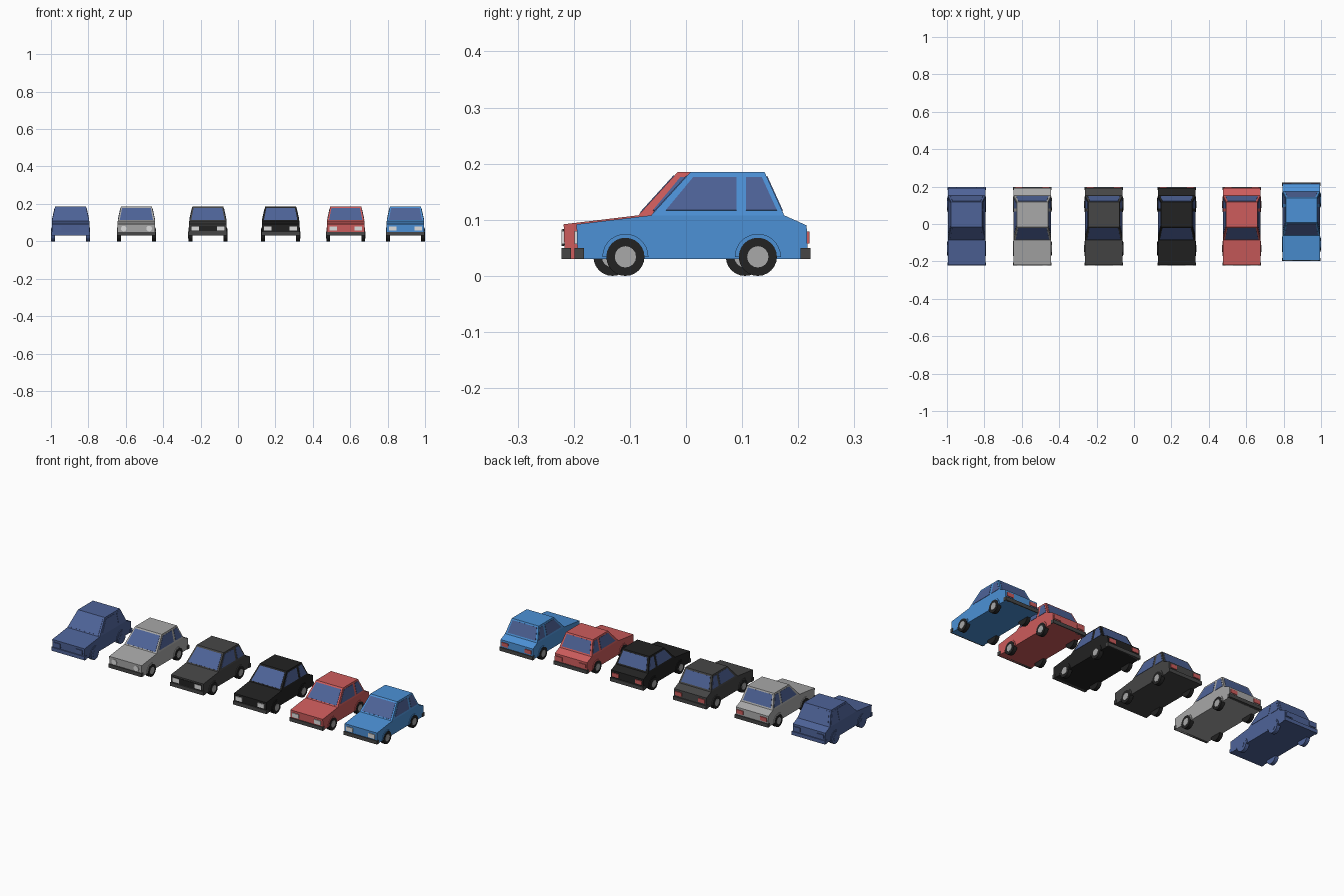
import bpy, bmesh, math
from mathutils import Vector

if "Cube" in bpy.data.objects:
    bpy.data.objects.remove(bpy.data.objects["Cube"])


def material(name, r, g, b):
    m = bpy.data.materials.new(name)
    lin = [((c / 255 + 0.055) / 1.055) ** 2.4 for c in (r, g, b)]
    m.diffuse_color = (*lin, 1)
    m.use_nodes = True
    m.node_tree.nodes["Principled BSDF"].inputs["Base Color"].default_value = m.diffuse_color
    return m


NAVY = material("navy glass", 78, 99, 152)
BLUE = material("blue paint", 76, 145, 214)
RED = material("red paint", 205, 92, 92)
SILVER = material("light grey", 168, 168, 168)
GREY = material("dark grey", 70, 70, 70)
BLACK = material("black", 34, 34, 34)
WHITE = material("headlight white", 222, 222, 222)


def build(name, verts, faces, mat, loc):
    me = bpy.data.meshes.new(name)
    bm = bmesh.new()
    vs = [bm.verts.new(v) for v in verts]
    for f in faces:
        bm.faces.new([vs[i] for i in f])
    bmesh.ops.recalc_face_normals(bm, faces=bm.faces)
    bm.to_mesh(me)
    bm.free()
    me.materials.append(mat)
    ob = bpy.data.objects.new(name, me)
    ob.location = loc
    bpy.context.collection.objects.link(ob)
    return ob


def box(name, x, y, z, mat, loc):
    verts = [(a, b, c) for a in x for b in y for c in z]
    faces = [(0, 1, 3, 2), (4, 5, 7, 6), (0, 1, 5, 4),
             (2, 3, 7, 6), (0, 2, 6, 4), (1, 3, 7, 5)]
    return build(name, verts, faces, mat, loc)


def plate(name, corners, normal, mat, loc, t=0.0015):
    """Thin plate standing proud of a flat face."""
    n = Vector(normal).normalized() * t
    pts = [Vector(c) for c in corners]
    k = len(pts)
    verts = [p - n * 0.3 for p in pts] + [p + n for p in pts]
    faces = [tuple(range(k)), tuple(range(k, 2 * k))]
    faces += [(i, (i + 1) % k, k + (i + 1) % k, k + i) for i in range(k)]
    return build(name, verts, faces, mat, loc)


def disc(name, r, x0, x1, y, z, mat, loc, n=24):
    ring = [(r * math.cos(2 * math.pi * i / n), r * math.sin(2 * math.pi * i / n)) for i in range(n)]
    verts = [(x, y + a, z + b) for x in (x0, x1) for a, b in ring]
    faces = [tuple(range(n)), tuple(range(n, 2 * n))]
    faces += [(i, (i + 1) % n, n + (i + 1) % n, n + i) for i in range(n)]
    return build(name, verts, faces, mat, loc)


def arch(name, s, y, mat, loc, n=14):
    """Raised lip around the upper part of a wheel."""
    verts, faces = [], []
    for i in range(n + 1):
        a = math.pi * i / n
        for r, x in ((0.033, 0.098), (0.033, 0.103), (0.041, 0.103), (0.041, 0.098)):
            verts.append((s * x, y + r * math.cos(a), 0.034 + r * math.sin(a)))
    for i in range(n):
        for j in range(4):
            a, b = 4 * i + j, 4 * i + (j + 1) % 4
            faces.append((a, b, b + 4, a + 4))
    faces += [(0, 1, 2, 3), tuple(range(4 * n, 4 * n + 4))]
    return build(name, verts, faces, mat, loc)


# side outline of the body: y, z, half width
W, RW, BELT, ROOF = 0.1, 0.083, 0.108, 0.185
PROFILE = [(-0.193, 0.03, W), (-0.195, 0.092, W), (-0.062, BELT, W), (0.008, ROOF, RW),
           (0.14, ROOF, RW), (0.175, BELT, W), (0.215, 0.09, W), (0.217, 0.03, W)]


def side_x(z):
    return W + (RW - W) * (z - BELT) / (ROOF - BELT)


def screen(base, top, u, v0, v1):
    """Corners of a glass pane on the sloping front or rear of the cabin."""
    out = []
    for v, s in ((v0, -1), (v0, 1), (v1, 1), (v1, -1)):
        y, z, w = [a + (b - a) * v for a, b in zip(base, top)]
        out.append((s * w * u, y, z))
    return out


def car(label, x, dy, paint, grille=None, round_lamps=False, plain=False):
    loc = (x, dy, 0)
    pick = lambda m: paint if plain else m
    glass, trim, tyre = pick(NAVY), pick(GREY), pick(BLACK)

    # body shell with cabin
    n = len(PROFILE)
    verts = [(-w, y, z) for y, z, w in PROFILE] + [(w, y, z) for y, z, w in PROFILE]
    faces = [(i, (i + 1) % n, n + (i + 1) % n, n + i) for i in range(n)]
    for o in (0, n):
        faces += [tuple(o + i for i in (0, 1, 2, 5, 6, 7)), tuple(o + i for i in (2, 3, 4, 5))]
    build(label + "_body", verts, faces, paint, loc)

    # windscreen and rear window
    plate(label + "_windscreen", screen(PROFILE[2], PROFILE[3], 0.9, 0.06, 0.91),
          (0, -0.077, 0.07), glass, loc)
    plate(label + "_rear_window", screen(PROFILE[5], PROFILE[4], 0.88, 0.1, 0.9),
          (0, 0.077, 0.035), glass, loc)

    # bumpers
    for end, y in (("front", (-0.199, -0.182)), ("rear", (0.204, 0.222))):
        box(f"{label}_{end}_bumper", (-0.103, 0.103), y, (0.03, 0.05), trim, loc)

    if grille:
        box(label + "_grille", (-0.092, 0.092), (-0.197, -0.192), (0.054, 0.084), grille, loc)

    for s, side in ((-1, "left"), (1, "right")):
        # side windows
        for part, yz in (("front", ((-0.036, 0.117), (0.013, 0.176), (0.09, 0.176), (0.09, 0.117))),
                         ("rear", ((0.107, 0.117), (0.107, 0.176), (0.135, 0.176), (0.162, 0.117)))):
            plate(f"{label}_{side}_{part}_window", [(s * side_x(z), y, z) for y, z in yz],
                  (s * (ROOF - BELT), 0, W - RW), glass, loc)
        # lamps
        if round_lamps:
            lamp = disc(f"{label}_{side}_headlight", 0.015, -0.002, 0.002, 0, 0, pick(WHITE),
                        (x + s * 0.068, dy - 0.1965, 0.068))
            lamp.rotation_euler = (0, 0, math.pi / 2)
        else:
            box(f"{label}_{side}_headlight", sorted((s * 0.048, s * 0.088)), (-0.199, -0.192),
                (0.057, 0.08), pick(WHITE), loc)
        box(f"{label}_{side}_tail_light", sorted((s * 0.052, s * 0.092)), (0.214, 0.22),
            (0.058, 0.079), pick(RED), loc)
        # wheels, hubs and arch lips
        for end, y in (("front", -0.108), ("rear", 0.128)):
            disc(f"{label}_{side}_{end}_wheel", 0.034, s * 0.083, s * 0.104, y, 0.034, tyre, loc)
            disc(f"{label}_{side}_{end}_hub", 0.019, s * 0.1, s * 0.105, y, 0.034, pick(SILVER), loc, 16)
            arch(f"{label}_{side}_{end}_arch", s, y, paint, loc)


# the row of parked cars
car("navy_car", -0.895, -0.023, NAVY, plain=True)
car("silver_car", -0.543, -0.023, SILVER, round_lamps=True)
car("grey_car", -0.161, -0.023, GREY, grille=BLACK)
car("black_car", 0.228, -0.023, BLACK)
car("red_car", 0.576, -0.023, RED)
car("blue_car", 0.895, 0, BLUE)
